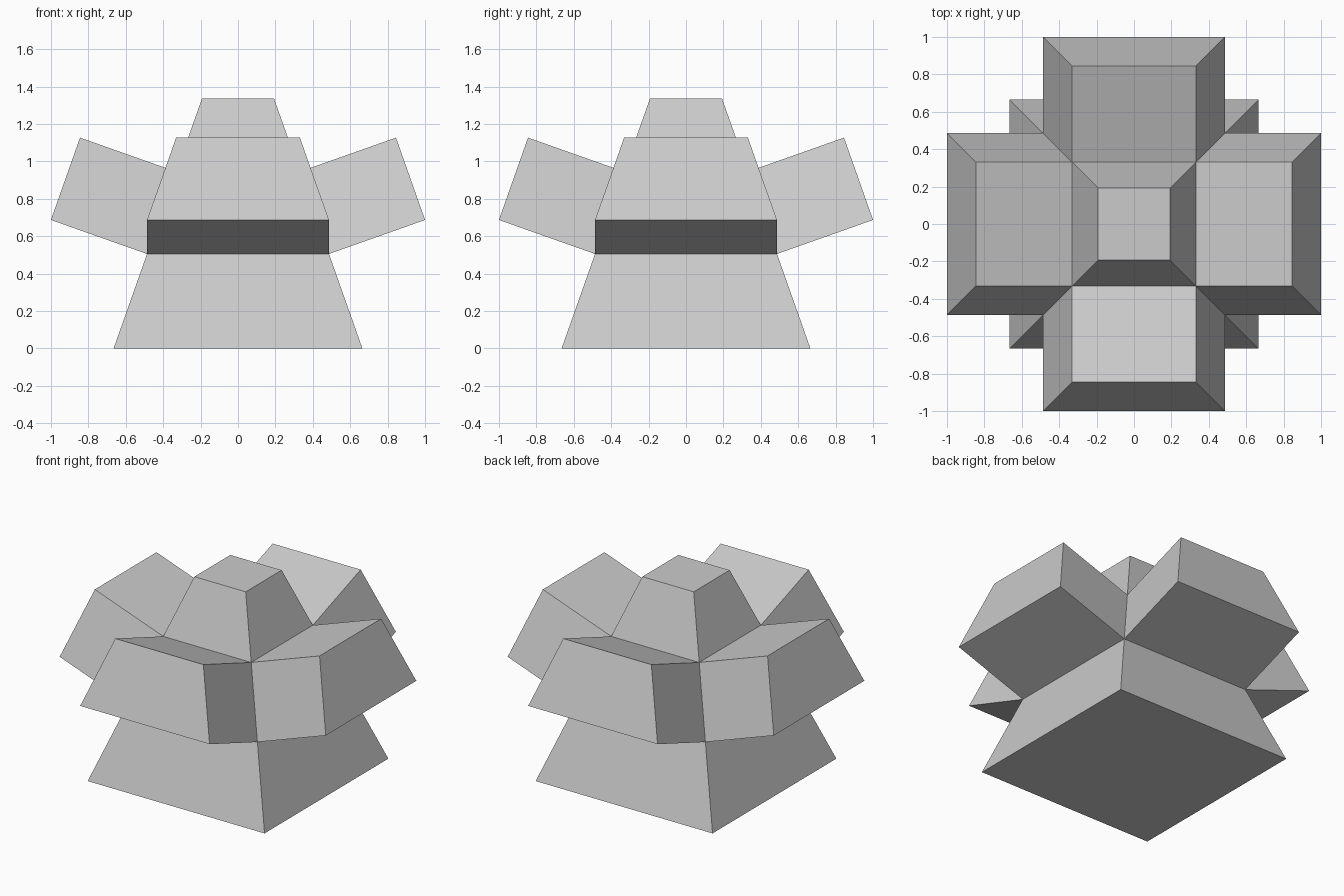
import bpy, bmesh
from mathutils import Vector

if "Cube" in bpy.data.objects:
    bpy.data.objects.remove(bpy.data.objects["Cube"])

HEIGHT, BASE, TOP = 1.335, 0.665, 0.193   # height and half-widths
BAND = (0.505, 0.945)                     # heights where the arms attach
ARM = 0.545                               # arm length

bm = bmesh.new()

# Tapered square body
bmesh.ops.create_cube(bm, size=1)
for v in bm.verts:
    half = TOP if v.co.z > 0 else BASE
    v.co = Vector((v.co.x * 2 * half, v.co.y * 2 * half, (v.co.z + 0.5) * HEIGHT))

# Cut the band for the arms
for z in BAND:
    bmesh.ops.bisect_plane(bm, geom=bm.verts[:] + bm.edges[:] + bm.faces[:],
                           plane_co=(0, 0, z), plane_no=(0, 0, 1))
bm.normal_update()

# Four arms pushed straight out of the sloping band faces
band = [f for f in bm.faces
        if abs(f.normal.z) < 0.9 and BAND[0] < f.calc_center_median().z < BAND[1]]
for f in bmesh.ops.extrude_discrete_faces(bm, faces=band)["faces"]:
    f.normal_update()
    bmesh.ops.translate(bm, verts=f.verts[:], vec=f.normal * ARM)
bmesh.ops.recalc_face_normals(bm, faces=bm.faces[:])

mesh = bpy.data.meshes.new("four_armed_tower")
bm.to_mesh(mesh)
bm.free()
bpy.context.collection.objects.link(bpy.data.objects.new("four_armed_tower", mesh))
